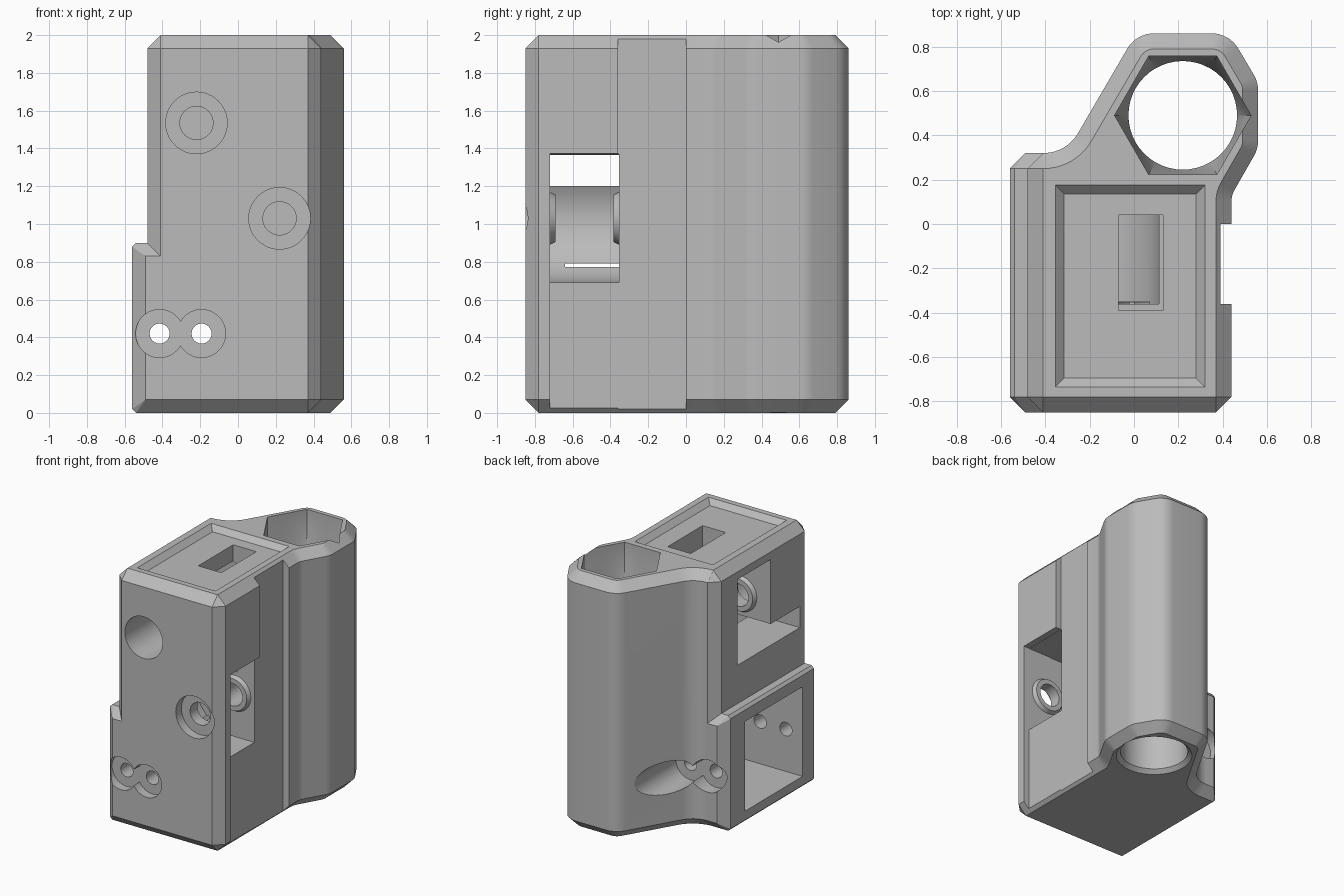
import bpy, bmesh, math
from mathutils import Vector, Matrix

cube = bpy.data.objects.get("Cube")
if cube:
    bpy.data.objects.remove(cube)

grey = bpy.data.materials.new("plain grey")
grey.use_nodes = True
colour = (0.5, 0.5, 0.5, 1)
grey.diffuse_color = colour
grey.node_tree.nodes["Principled BSDF"].inputs["Base Color"].default_value = colour


def add(name, bm):
    bmesh.ops.remove_doubles(bm, verts=bm.verts, dist=1e-5)
    bmesh.ops.recalc_face_normals(bm, faces=bm.faces)
    mesh = bpy.data.meshes.new(name)
    bm.to_mesh(mesh)
    bm.free()
    mesh.materials.append(grey)
    ob = bpy.data.objects.new(name, mesh)
    bpy.context.collection.objects.link(ob)
    return ob


def loft(name, rings):
    """Closed solid through rings that have equal point counts."""
    bm = bmesh.new()
    rows = [[bm.verts.new(p) for p in ring] for ring in rings]
    n = len(rows[0])
    for a, b in zip(rows, rows[1:]):
        for i in range(n):
            j = (i + 1) % n
            bm.faces.new((a[i], a[j], b[j], b[i]))
    bm.faces.new(rows[0])
    bm.faces.new(rows[-1])
    return add(name, bm)


def box(x0, x1, y0, y1, z0, z1):
    return loft("cutter", [[(x0, y0, z), (x1, y0, z), (x1, y1, z), (x0, y1, z)]
                           for z in (z0, z1)])


def round_y(x, z, y0, r0, y1, r1, n=48):
    """Cylinder or cone along y."""
    turn = [2 * math.pi * i / n for i in range(n)]
    return loft("round", [[(x + r * math.cos(a), y, z + r * math.sin(a)) for a in turn]
                          for y, r in ((y0, r0), (y1, r1))])


def gear_chamber(x, z, r, side, y0, y1):
    """Half round at the back of the chamber, open to one side."""
    arc = [math.pi * (0.5 + i / 24) for i in range(25)]
    pts = [(x + side * r * math.cos(a), z + r * math.sin(a)) for a in arc]
    pts += [(side * 0.8, z - r), (side * 0.8, z + r)]
    return loft("cutter", [[(px, y, pz) for px, pz in pts] for y in (y0, y1)])


def outline(corners, inset, z):
    """Rounded or chamfered polygon, moved inwards by inset."""
    ring = []
    for i, (x, y, r, n) in enumerate(corners):
        p = Vector((x, y))
        d1 = (p - Vector(corners[i - 1][:2])).normalized()
        d2 = (Vector(corners[(i + 1) % len(corners)][:2]) - p).normalized()
        turn = math.atan2(d1.x * d2.y - d1.y * d2.x, d1.dot(d2))
        s = 1 if turn > 0 else -1
        normal = Vector((-d1.y, d1.x)) * s
        centre = p - d1 * r * math.tan(abs(turn) / 2) + normal * r
        for k in range(n + 1):
            q = centre + Matrix.Rotation(turn * k / n, 2) @ (-normal * (r - s * inset))
            ring.append((q.x, q.y, z))
    return ring


def combine(ob, other, operation):
    mod = body.modifiers.new("combine", 'BOOLEAN')
    mod.operation = operation
    mod.solver = 'EXACT'
    mod.object = other
    bpy.context.view_layer.objects.active = body
    bpy.ops.object.modifier_apply(modifier=mod.name)
    bpy.data.objects.remove(other)


def cut(other):
    combine(body, other, 'DIFFERENCE')


def join(other):
    combine(body, other, 'UNION')


# Main block with the tube housing at the back
C = 0.07
plan = [(-0.48, -0.85, C, 1), (0.44, -0.85, C, 1), (0.44, 0.13, 0.1, 5),
        (0.56, 0.34, 0.14, 5), (0.56, 0.64, 0.14, 5), (0.43, 0.86, 0.14, 8),
        (0.01, 0.86, 0.14, 8), (-0.305, 0.32, 0.18, 10), (-0.48, 0.32, C, 1)]
body = loft("housing_body", [outline(plan, i, z) for i, z in
                             ((C, 0), (0, C), (0, 2 - C), (C, 2))])

# Wider lower lug on the -x side
bm = bmesh.new()
for z, x in ((0, -0.54), (0.02, -0.56), (0.88, -0.56), (0.9, -0.54)):
    for px in (x, -0.3):
        for y in (-0.85 + C, 0.32 - C):
            bm.verts.new((px, y, z))
for z in (C, 0.9 - C):
    for px in (-0.49, -0.3):
        for y in (-0.85, 0.32):
            bm.verts.new((px, y, z))
hull = bmesh.ops.convex_hull(bm, input=bm.verts)
bmesh.ops.delete(bm, geom=list({g for g in hull["geom_interior"]
                                if isinstance(g, bmesh.types.BMVert)}), context='VERTS')
bmesh.ops.dissolve_limit(bm, angle_limit=0.01, verts=bm.verts, edges=bm.edges)
join(add("lug", bm))

# Tube bore: hexagonal mouth blending into a round hole
turn = [2 * math.pi * i / 48 for i in range(48)]
sixth = math.pi / 3


def bore_ring(z, r, hexagon):
    ring = []
    for a in turn:
        k = math.cos(sixth / 2) / math.cos(a % sixth - sixth / 2) if hexagon else 1
        ring.append((0.22 + r * k * math.cos(a), 0.49 + r * k * math.sin(a), z))
    return ring


cut(loft("bore", [bore_ring(-0.02, 0.295, False), bore_ring(0.03, 0.245, False),
                  bore_ring(1.6, 0.245, False), bore_ring(1.85, 0.308, True),
                  bore_ring(2.05, 0.308, True)]))

# Shallow recess on the +x side
cut(box(0.39, 0.7, -0.36, 0.0, -0.1, 2.1))
cut(box(0.39, 0.7, -0.72, -0.35, 0.025, 1.372))

# Sloped tray and slot in the top
cut(loft("tray", [[(-0.315 - e, -0.695 - e, z), (0.28 + e, -0.695 - e, z),
                   (0.28 + e, 0.135 + e, z), (-0.315 - e, 0.135 + e, z)]
                  for e, z in ((0, 1.96), (0.05, 2.01))]))

# Gear chambers, the passage joining them, and the lower pocket
cut(gear_chamber(-0.22, 1.535, 0.335, -1, -0.36, 0.05))
cut(gear_chamber(0.22, 1.03, 0.34, 1, -0.72, -0.355))
cut(box(-0.7, 0.25, -0.72, -0.35, 1.2, 1.366))
cut(box(-0.7, 0.0, -0.64, 0.07, 0.09, 0.79))
cut(box(-0.07, 0.13, -0.39, 0.04, 1.56, 2.1))

# Bearing bosses inside the chambers, then their seats and shaft holes
for x, z, y0, y1, seat, end in ((-0.22, 1.535, -0.36, 0.05, -0.45, 0.15),
                                (0.22, 1.03, -0.72, -0.355, -0.78, -0.15)):
    join(round_y(x, z, y0 - 0.02, 0.15, y0 + 0.03, 0.125))
    join(round_y(x, z, y1 - 0.03, 0.125, y1 + 0.02, 0.15))
    cut(round_y(x, z, -0.95, 0.163, seat, 0.163))
    cut(round_y(x, z, seat - 0.05, 0.088, end, 0.088))

# Twin screw holes, counterbored at the front and scooped out at the back
for x in (-0.415, -0.193):
    cut(round_y(x, 0.42, -0.95, 0.127, -0.78, 0.127))
    cut(round_y(x, 0.42, 0.22, 0.127, 1.0, 0.127))
    cut(round_y(x, 0.42, -0.9, 0.053, 0.5, 0.053, 24))

bpy.ops.object.select_all(action='DESELECT')
body.select_set(True)
bpy.context.view_layer.objects.active = body
bpy.ops.object.shade_smooth_by_angle(angle=math.radians(25))
